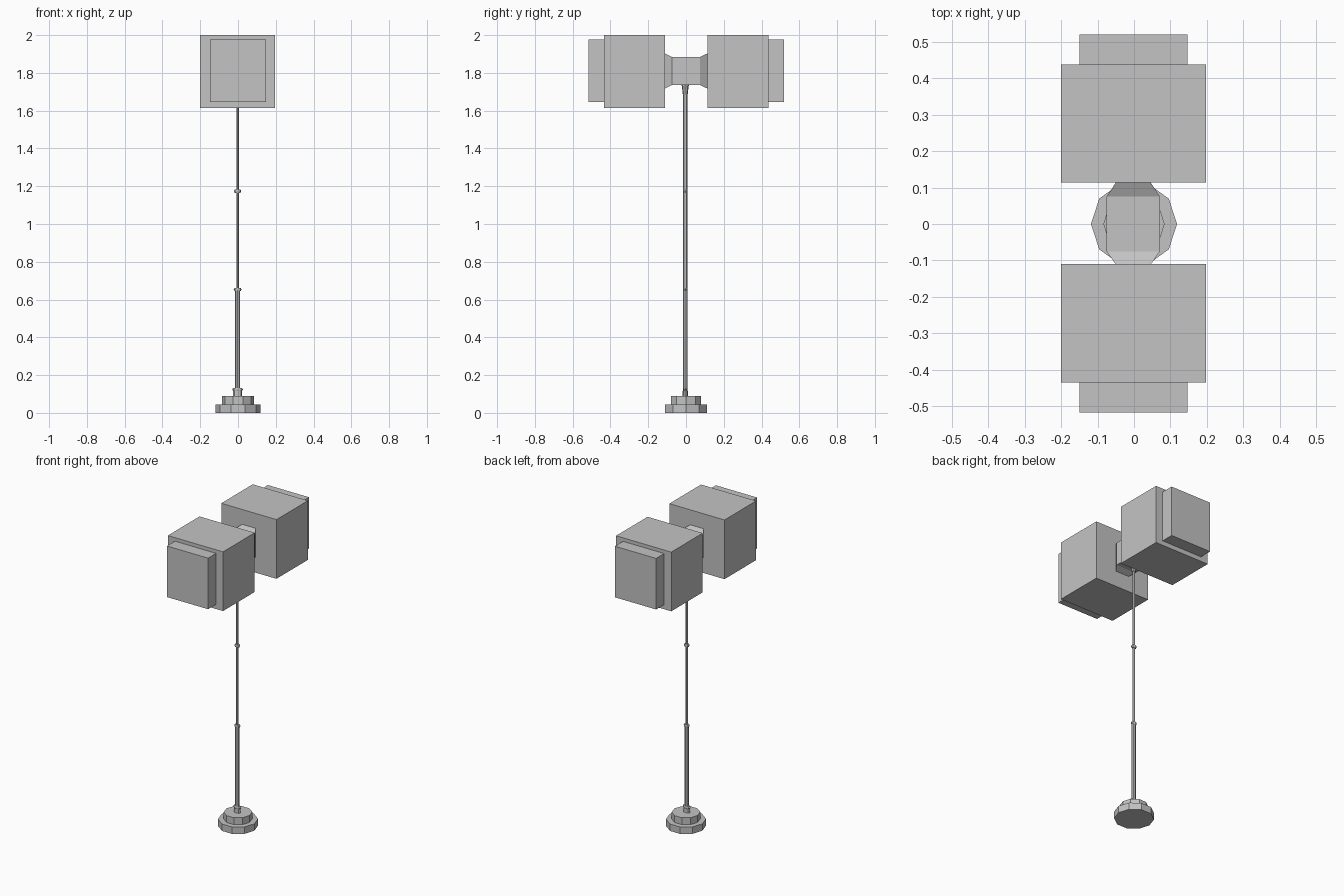
import bpy, bmesh, math

if "Cube" in bpy.data.objects:
    bpy.data.objects.remove(bpy.data.objects["Cube"])

grey = bpy.data.materials.new("stone grey")
grey.diffuse_color = (0.55, 0.55, 0.55, 1)
grey.use_nodes = True
grey.node_tree.nodes["Principled BSDF"].inputs["Base Color"].default_value = grey.diffuse_color


def finish(name, bm):
    bmesh.ops.recalc_face_normals(bm, faces=bm.faces)
    mesh = bpy.data.meshes.new(name)
    bm.to_mesh(mesh)
    bm.free()
    mesh.materials.append(grey)
    obj = bpy.data.objects.new(name, mesh)
    bpy.context.collection.objects.link(obj)
    return obj


def loft(name, rings):
    """Closed solid through successive rings of points."""
    bm = bmesh.new()
    loops = [[bm.verts.new(p) for p in ring] for ring in rings]
    n = len(loops[0])
    for a, b in zip(loops, loops[1:]):
        for i in range(n):
            j = (i + 1) % n
            bm.faces.new((a[i], a[j], b[j], b[i]))
    bm.faces.new(loops[0])
    bm.faces.new(loops[-1])
    return finish(name, bm)


def box(name, x0, x1, y0, y1, z0, z1):
    return loft(name, [[(x0, y0, z), (x1, y0, z), (x1, y1, z), (x0, y1, z)]
                       for z in (z0, z1)])


def column(name, sides, sections, cx=0.0, cy=0.0):
    """Upright elliptical prism; sections are (z, x radius, y radius)."""
    angles = [2 * math.pi * i / sides for i in range(sides)]
    return loft(name, [[(cx + rx * math.cos(a), cy + ry * math.sin(a), z)
                        for a in angles] for z, rx, ry in sections])


# Stepped foot
column("foot_lower", 10, [(0, .118, .118), (.045, .118, .118)])
column("foot_upper", 10, [(.045, .084, .084), (.09, .084, .084)])

# Shaft, thicker at the grip
CX, CY = -0.002, -0.004
column("collar", 8, [(.085, .024, .014), (.116, .024, .014)], CX, CY)
column("grip", 8, [(.1, .013, .012), (.65, .013, .012)], CX, CY)
column("shaft", 8, [(.64, .006, .011), (1.75, .006, .011)], CX, CY)
for name, z0, z1, r in (("collar_ring", .116, .132, .029),
                        ("grip_ring", .645, .66, .021),
                        ("shaft_ring", 1.165, 1.183, .019)):
    zm = (z0 + z1) / 2
    column(name, 8, [(z0, r * .8, .0115), (zm, r, .0125), (z1, r * .8, .0115)], CX, CY)
column("neck", 8, [(1.685, .012, .013), (1.705, .014, .015), (1.74, .02, .02)], CX, CY)

# Hub between the heads, taller and narrower towards each head
def section(y, hx, hz):
    return [(CX - hx, y, 1.81 - hz), (CX + hx, y, 1.81 - hz),
            (CX + hx, y, 1.81 + hz), (CX - hx, y, 1.81 + hz)]


loft("hub", [section(-.115, .045, .095), section(-.075, .073, .075),
             section(.075, .073, .075), section(.118, .045, .095)])

# Two block heads with striking plates
for name, inner, mid, outer in (("front", -.11, -.435, -.517),
                                ("back", .114, .437, .52)):
    box(name + "_head", -.2, .197, min(inner, mid), max(inner, mid), 1.615, 2.0)
    box(name + "_striking_plate", -.149, .147, min(mid, outer), max(mid, outer),
        1.645, 1.977)
